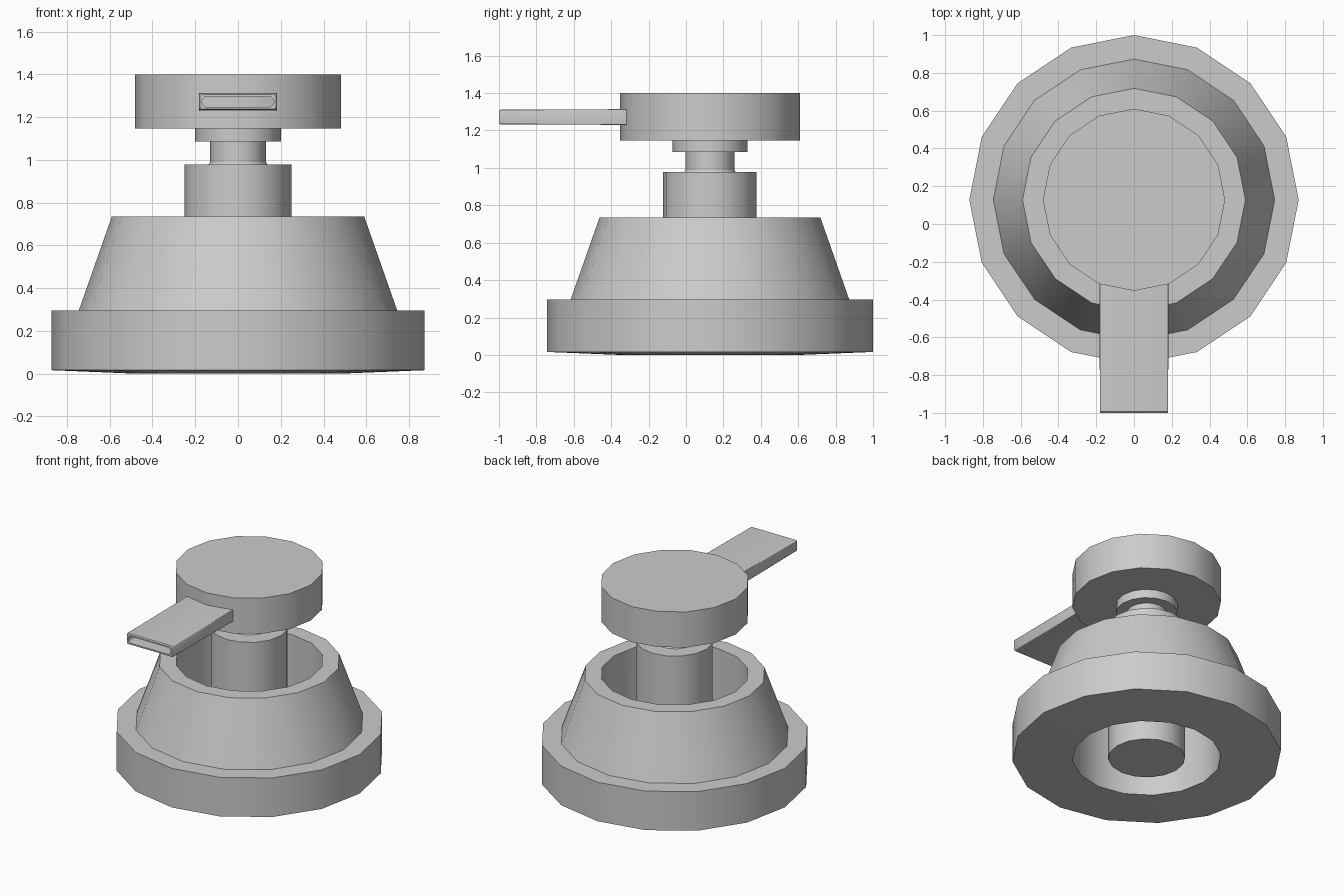
import bpy, bmesh
from math import sin, cos, pi

if "Cube" in bpy.data.objects:
    bpy.data.objects.remove(bpy.data.objects["Cube"])

CY = 0.128   # y of the turning axis
SIDES = 16


def finish(name, bm):
    bmesh.ops.recalc_face_normals(bm, faces=bm.faces)
    me = bpy.data.meshes.new(name)
    bm.to_mesh(me)
    bm.free()
    ob = bpy.data.objects.new(name, me)
    bpy.context.collection.objects.link(ob)
    bpy.ops.object.select_all(action='DESELECT')
    ob.select_set(True)
    bpy.context.view_layer.objects.active = ob
    bpy.ops.object.shade_smooth_by_angle(angle=pi / 6)
    return ob


def bridge(bm, a, b):
    n = len(a)
    for i in range(n):
        bm.faces.new((a[i], a[(i + 1) % n], b[(i + 1) % n], b[i]))


def lathe(name, profile, closed=False):
    bm = bmesh.new()
    rings = [[bm.verts.new((r * sin(2 * pi * i / SIDES), CY + r * cos(2 * pi * i / SIDES), z))
              for i in range(SIDES)] for r, z in profile]
    for a, b in zip(rings, rings[1:]):
        bridge(bm, a, b)
    if closed:
        bridge(bm, rings[-1], rings[0])
    else:
        bm.faces.new(rings[0])
        bm.faces.new(rings[-1])
    return finish(name, bm)


def rounded_rect(bm, w, h, r, y, z, n=4):
    pts = []
    for k, (sx, sz) in enumerate(((1, 1), (-1, 1), (-1, -1), (1, -1))):
        for i in range(n + 1):
            t = (k + i / n) * pi / 2
            pts.append(bm.verts.new((sx * (w - r) + r * cos(t), y, z + sz * (h - r) + r * sin(t))))
    return pts


# Hollow base: foot ring with slightly dished underside, tapered wall, open bore
lathe("base", [(0.482, 0.0), (0.872, 0.016), (0.872, 0.295), (0.745, 0.295),
               (0.59, 0.736), (0.48, 0.736)], closed=True)

# Central post, neck and collar
lathe("post", [(0.25, 0.0), (0.25, 0.978), (0.138, 0.978), (0.13, 0.99),
               (0.13, 1.085), (0.2, 1.085), (0.2, 1.147)])

# Disc-shaped head
lathe("head", [(0.482, 1.146), (0.482, 1.4)])

# Flat hollow handle with a rounded slot in its tip
bm = bmesh.new()
Z = 1.272
loops = [rounded_rect(bm, *p, Z) for p in (
    (0.182, 0.042, 0.004, -0.31), (0.181, 0.039, 0.006, -0.992), (0.177, 0.034, 0.012, -1.0),
    (0.168, 0.024, 0.022, -1.0), (0.168, 0.024, 0.022, -0.34))]
for a, b in zip(loops, loops[1:]):
    bridge(bm, a, b)
finish("handle", bm)
